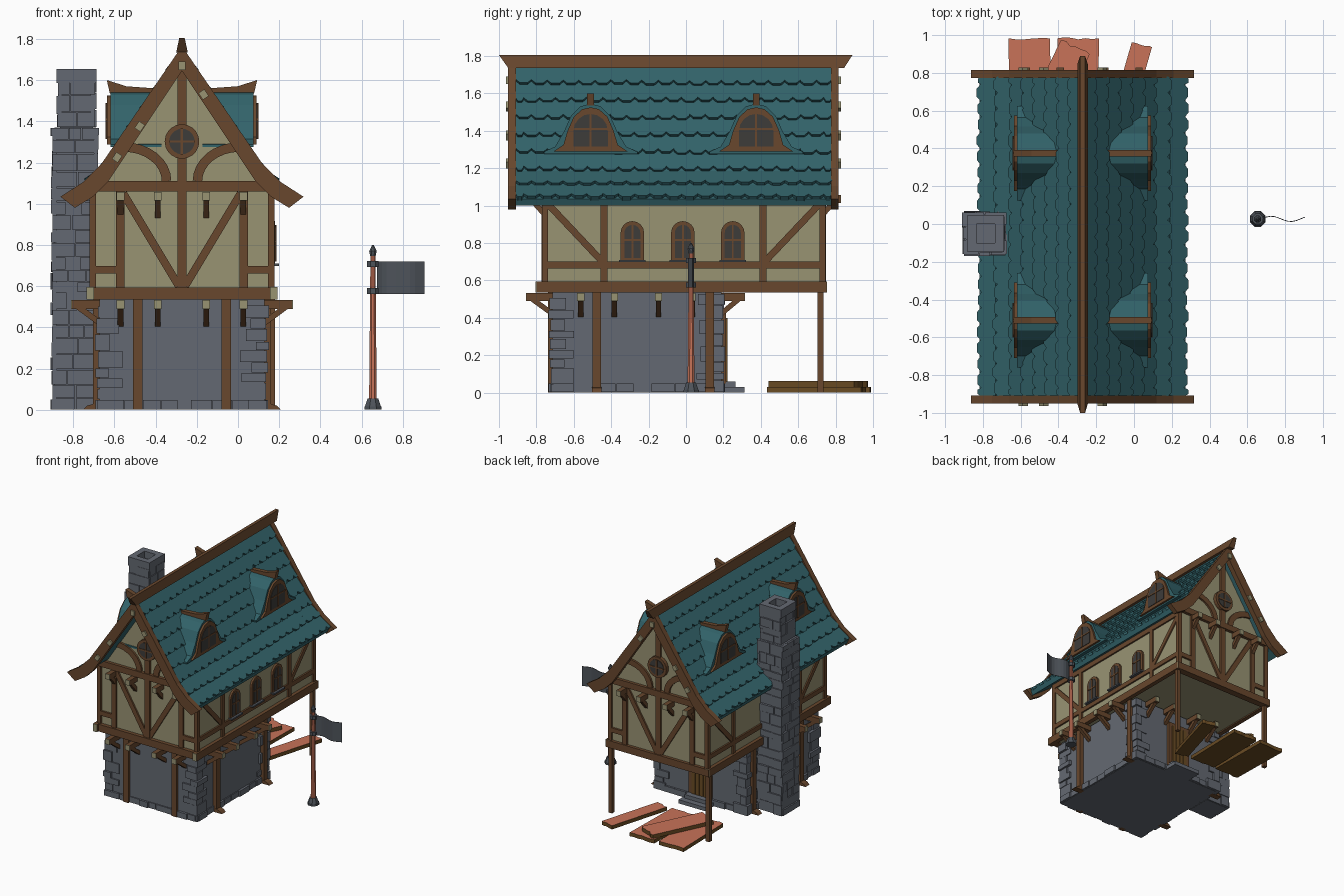
import bpy, bmesh, random
from math import sin, cos, pi, hypot
from mathutils import Vector

random.seed(4)
if "Cube" in bpy.data.objects:
    bpy.data.objects.remove(bpy.data.objects["Cube"])

COLOURS = {
    "stone": (.127, .141, .168), "roof_teal": (.032, .125, .144), "plaster": (.314, .292, .171),
    "timber": (.138, .063, .026), "red_wood": (.577, .171, .098), "iron": (.076, .087, .102),
    "glass": (.047, .045, .042), "plank_side": (.141, .07, .017)}
NAMES = list(COLOURS)
STONE, TEAL, PLASTER, TIMBER, RED, IRON, GLASS, PLANK = range(8)
MATS = []
for name, rgb in COLOURS.items():
    m = bpy.data.materials.new(name)
    m.use_nodes = True
    m.diffuse_color = (*rgb, 1)
    m.node_tree.nodes["Principled BSDF"].inputs["Base Color"].default_value = (*rgb, 1)
    MATS.append(m)

CX = -.272              # centre line of the house
FRONT, BACK = -.755, .73  # upper wall planes
HALF = .435             # upper wall half width


# ---------- helpers ----------
def loft(bm, a, b, m, end=None):
    """Closed solid between two matching rings."""
    va, vb = [bm.verts.new(p) for p in a], [bm.verts.new(p) for p in b]
    faces = [bm.faces.new(va), bm.faces.new(vb)]
    for i in range(len(va)):
        j = i - 1
        faces.append(bm.faces.new((va[j], va[i], vb[i], vb[j])))
    for f in faces:
        f.material_index = m
    if end is not None:
        faces[1].material_index = end


def put(axis, u, v, w):
    return {"x": (w, u, v), "y": (u, w, v), "z": (u, v, w)}[axis]


def prism(bm, axis, pts, a, b, m):
    loft(bm, [put(axis, u, v, a) for u, v in pts], [put(axis, u, v, b) for u, v in pts], m)


def rect(u0, u1, v0, v1):
    return [(u0, v0), (u1, v0), (u1, v1), (u0, v1)]


def box(bm, x0, x1, y0, y1, z0, z1, m):
    prism(bm, "z", rect(x0, x1, y0, y1), z0, z1, m)


def strip(path, w):
    """Outline of a band of width w along a 2D path."""
    left, right = [], []
    for i, p in enumerate(path):
        q, r = path[max(i - 1, 0)], path[min(i + 1, len(path) - 1)]
        d = (Vector(r) - Vector(q)).normalized() * w / 2
        left.append((p[0] - d.y, p[1] + d.x))
        right.append((p[0] + d.y, p[1] - d.x))
    return left + right[::-1]


def arch(c, z0, half, h):
    top = [(c + half * cos(k * pi / 8), z0 + h - half + half * sin(k * pi / 8)) for k in range(9)]
    return [(c - half, z0), (c + half, z0)] + top


def ring(x, y, z, r, n=8):
    return [(x + r * cos((k + .5) * 2 * pi / n), y + r * sin((k + .5) * 2 * pi / n), z) for k in range(n)]


def finish(bm, name, x=CX):
    bmesh.ops.recalc_face_normals(bm, faces=bm.faces)
    used = sorted({f.material_index for f in bm.faces})
    for f in bm.faces:
        f.material_index = used.index(f.material_index)
    me = bpy.data.meshes.new(name)
    bm.to_mesh(me)
    bm.free()
    for i in used:
        me.materials.append(MATS[i])
    ob = bpy.data.objects.new(name, me)
    ob.location.x = x
    bpy.context.collection.objects.link(ob)


def stones(bm, axis, face, s, u0, u1, z0, z1):
    """Rough courses of blocks laid on a wall plane."""
    z = z0
    while z < z1 - .01:
        zt = z + random.uniform(.05, .09)
        zt = z1 if zt > z1 - .04 else zt
        u = u0
        while u < u1 - .01:
            ut = u + random.uniform(.06, .13)
            ut = u1 if ut > u1 - .05 else ut
            prism(bm, axis, rect(u + .002, ut - .002, z + .002, zt - .002),
                  face - s * .01, face + s * random.uniform(.006, .02), STONE)
            u = ut
        z = zt


def joist(bm, axis, c, wall, out, z):
    """Projecting joist with a pale end and a diagonal brace below."""
    s = 1 if out > wall else -1
    side = "x" if axis == "y" else "y"
    lo, hi = c - .019, c + .019
    prism(bm, side, rect(wall - s * .02, out, z, z + .042), lo, hi, TIMBER)
    prism(bm, axis, rect(lo, hi, z, z + .042), out, out + s * .004, PLASTER)
    prism(bm, side, strip([(wall - s * .01, z - .075), (out - s * .03, z + .01)], .028), c - .014, c + .014, TIMBER)


# ---------- ground floor ----------
bm = bmesh.new()
box(bm, -.4, .4, -.715, .19, 0, .535, STONE)
for s in (-1, 1):
    stones(bm, "x", s * .4, s, -.71, .19, 0, .05)
for y, s in ((-.715, -1), (.19, 1)):
    stones(bm, "y", y, s, -.4, .4, 0, .05)
    for sx in (-1, 1):
        z, k = 0, 0
        while z < .5:
            zt = min(z + random.uniform(.04, .085), .53)
            lx, ly = [(.1, .06), (.05, .11)][k % 2]
            lx, ly = lx + random.uniform(0, .03), ly + random.uniform(0, .03)
            ex, ey = random.uniform(.408, .424), random.uniform(.006, .02)
            box(bm, *sorted((sx * ex, sx * (ex - lx))), *sorted((y + s * ey, y - s * ly)), z + .002, zt - .002, STONE)
            z, k = zt, k + 1
finish(bm, "stone_ground_floor")

bm = bmesh.new()
for x in (-.215, .215):
    box(bm, x - .023, x + .023, -.738, -.7, 0, .535, TIMBER)
for s in (-1, 1):
    for y in (-.478, .127):
        box(bm, *sorted((s * .39, s * .432)), y - .023, y + .023, 0, .535, TIMBER)
        prism(bm, "y", [(s * .42, 0), (s * .48, 0), (s * .46, .02), (s * .42, .03)], y - .025, y + .025, TIMBER)
    box(bm, s * .435 - .016, s * .435 + .016, .703, .735, 0, .54, TIMBER)
finish(bm, "ground_floor_posts")

bm = bmesh.new()
for d in (-.298, -.118, .118, .298):
    joist(bm, "y", d, -.715, -.852, .49)
    joist(bm, "y", d, .19, .312, .49)
    for s in (-1, 1):
        joist(bm, "x", -.265 + d, s * .4, s * .535, .49)
    joist(bm, "y", d, FRONT, -.85, 1.015)
    joist(bm, "y", d, BACK, .825, 1.015)
finish(bm, "joists")

# Back door and steps
bm = bmesh.new()
prism(bm, "y", rect(-.1, .1, .05, .43), .19, .215, TIMBER)
for k in range(4):
    prism(bm, "y", rect(-.072 + k * .036, -.04 + k * .036, .06, .4), .215, .222, PLANK)
finish(bm, "back_door")
bm = bmesh.new()
box(bm, -.12, .12, .18, .312, 0, .03, STONE)
box(bm, -.1, .1, .18, .265, .03, .06, STONE)
finish(bm, "door_steps")

# ---------- upper floor ----------
bm = bmesh.new()
prism(bm, "y", [(-HALF, .545), (HALF, .545), (HALF, 1.06), (0, 1.66), (-HALF, 1.06)], FRONT, BACK, PLASTER)
finish(bm, "plaster_walls")

bm = bmesh.new()
for s in (-1, 1):
    box(bm, s * .445 - .018, s * .445 + .018, -.8, .75, .535, .595, TIMBER)
    for y, o in ((-.8, -1), (.75, 1)):
        prism(bm, "y", rect(s * .445 - .018, s * .445 + .018, .535, .595), y, y + o * .004, PLASTER)
for y in (FRONT, BACK):
    box(bm, -.46, .46, y - .03, y + .025, .535, .593, TIMBER)
finish(bm, "floor_beams")

# Gable end framing, same on front and back
for wall, s, name in ((FRONT, -1, "front_framing"), (BACK, 1, "back_framing")):
    bm = bmesh.new()

    def flat(pts, d=.016, m=TIMBER):
        prism(bm, "y", pts, wall - s * .01, wall + s * d, m)
    flat(rect(-.425, .425, 1.06, 1.11), .025)
    flat(rect(-.022, .022, .59, 1.7), .018)
    for k in (-1, 1):
        box(bm, k * .433 - .016, k * .433 + .016, wall - .016, wall + .016, .59, 1.08, TIMBER)
        flat(rect(k * .3 - .02, k * .3 + .02, .59, 1.07))
        flat(rect(*sorted((k * .3, k * .43)), .66, .697))
        flat(strip([(k * .285, 1.05), (k * .015, .6)], .038), .013)
        flat(strip([(k * (.28 - .205 * sin(t * pi / 16)), 1.11 + .165 * cos(t * pi / 16)) for t in range(9)], .046))
    for r, d, m in ((.084, .03, TIMBER), (.062, .034, GLASS)):
        flat([(r * cos(t * pi / 10), 1.302 + r * sin(t * pi / 10)) for t in range(20)], d, m)
    flat(rect(-.006, .006, 1.24, 1.364), .038)
    flat(rect(-.062, .062, 1.296, 1.308), .038)
    finish(bm, name)


def window(bm, c, z, half, h, wall, s, frame=None):
    """Arched window with frame and glazing bars on an x-facing wall."""
    g = half - .02
    for pts, d, m in ((frame or arch(c, z, half, h), .016, TIMBER), (arch(c, z + .015, g, h - .035), .02, GLASS),
                      (rect(c - .005, c + .005, z + .015, z + h - .02), .024, TIMBER),
                      (rect(c - g, c + g, z + h * .5, z + h * .5 + .01), .024, TIMBER)):
        prism(bm, "x", pts, wall - s * .01, wall + s * d, m)


# Long side framing
for s, name in ((1, "left_framing"), (-1, "right_framing")):
    bm = bmesh.new()
    a, b = s * (HALF - .01), s * (HALF + .013)
    prism(bm, "x", rect(FRONT, BACK, .663, .7), a, b, TIMBER)
    prism(bm, "x", rect(FRONT, BACK, 1.02, 1.06), a, b, TIMBER)
    for y, end in ((-.438, -.74), (.412, .715)):
        prism(bm, "x", rect(y - .018, y + .018, .59, 1.06), a, b, TIMBER)
        prism(bm, "x", strip([(end, 1.01), (y, .69)], .036), a, b - s * .003, TIMBER)
    finish(bm, name)
bm = bmesh.new()
for y in (-.287, -.017, .25):
    window(bm, y, .705, .063, .212, HALF, 1)
    box(bm, HALF, HALF + .035, y - .07, y + .07, .698, .71, IRON)
finish(bm, "side_windows")

# ---------- roof ----------
PATH = [Vector((0, 1.735)), Vector((.385, 1.17)), Vector((.545, 1.035))]
L1, L2 = (PATH[1] - PATH[0]).length, (PATH[2] - PATH[1]).length


def slope(d, h, y, s):
    """Point at distance d down the slope, raised by h."""
    i, t = (0, d / L1) if d < L1 else (1, (d - L1) / L2)
    p, e = PATH[i].lerp(PATH[i + 1], t), (PATH[i + 1] - PATH[i]).normalized()
    return (s * (p.x - e.y * h), y, p.y + e.x * h)


ROWS, COLS, Y0, Y1 = 8, 20, -.91, .78
for s, name in ((1, "left_roof"), (-1, "right_roof")):
    bm = bmesh.new()
    prism(bm, "y", [(s * x, z) for x, z in [*map(tuple, PATH), (.53, 1.0), (.36, 1.125), (0, 1.67)]], Y0, Y1, TEAL)
    pitch, w = (L1 + L2) / ROWS, (Y1 - Y0) / COLS
    for r in range(ROWS):
        for c in range(COLS + r % 2):
            lo = max(Y0, Y0 + (c - .5 * (r % 2)) * w)
            hi = min(Y1, Y0 + (c + 1 - .5 * (r % 2)) * w)
            top, low = r * pitch, (r + 1) * pitch + random.uniform(-.006, .004)
            q = (hi - lo) * .25
            shape = [(lo, top), (hi, top), (hi, low - .022), (hi - q, low), (lo + q, low), (lo, low - .022)]
            rise = [.004 + .016 * (d - top) / pitch for _, d in shape]
            loft(bm, [slope(d, -.01, y, s) for y, d in shape],
                 [slope(d, h, y, s) for (y, d), h in zip(shape, rise)], TEAL)
    finish(bm, name)

bm = bmesh.new()
for y in (-.93, .795):
    for s in (-1, 1):
        pts = [(0, 1.765), (.39, 1.195), (.48, 1.105), (.59, 1.034), (.52, .98), (.43, 1.035), (.36, 1.105), (0, 1.645)]
        prism(bm, "y", [(s * x, z) for x, z in pts], y - .021, y + .021, TIMBER)
    o = -1 if y < 0 else 1
    for x, z in ((0, 1.67), (.105, 1.53), (-.205, 1.375), (-.315, 1.225)):
        d = Vector((.5, -.75 if x > 0 else .75)).normalized() * .02 if x else Vector((0, .02))
        prism(bm, "y", strip([(x - d.x, z - d.y), (x + d.x, z + d.y)], .034), y, y + o * .033, PLASTER)
finish(bm, "barge_boards")

bm = bmesh.new()
loft(bm, [(x, y, 1.735) for x, y in rect(-.028, .028, -.95, .845)],
     [(x, y, 1.805) for x, y in rect(-.013, .013, -1, .89)], TIMBER)
finish(bm, "ridge_beam")

# Dormers, two on each slope
BELL = [(.25, 1.275), (.25, 1.288), (.19, 1.315), (.14, 1.4), (.105, 1.48), (.055, 1.53), (0, 1.545)]
INNER = [(.2, 1.288), (.145, 1.325), (.123, 1.4), (.09, 1.475), (.045, 1.515), (0, 1.525)]
for s, side in ((1, "left"), (-1, "right")):
    for yc, end in ((-.51, "front"), (.375, "back")):
        bm = bmesh.new()
        bell, inner = ([(yc + v, z) for v, z in p] + [(yc - v, z) for v, z in p[-2::-1]] for p in (BELL, INNER))
        prism(bm, "x", bell, s * .1, s * .347, TEAL)
        window(bm, yc, 1.3, .112, .21, s * .347, s, inner)
        prism(bm, "y", [(s * x, z) for x, z in ((.13, 1.53), (.35, 1.535), (.365, 1.6), (.27, 1.57), (.13, 1.56))],
              yc - .018, yc + .018, TIMBER)
        finish(bm, f"{side}_{end}_dormer")

# ---------- chimney ----------
bm = bmesh.new()
for x0, x1, y0, y1, z0, z1 in ((-.89, -.69, -.15, .05, 0, 1.37), (-.865, -.705, -.13, .03, 1.37, 1.6)):
    box(bm, x0, x1, y0, y1, z0, z1, STONE)
    for s, x, y in ((-1, x0, y0), (1, x1, y1)):
        stones(bm, "x", x, s, y0 - .012, y1 + .012, z0, z1)
        stones(bm, "y", y, s, x0 - .012, x1 + .012, z0, z1)
for x0, x1, y0, y1 in ((-.882, -.835, -.148, .048), (-.735, -.688, -.148, .048),
                       (-.835, -.735, -.148, -.1), (-.835, -.735, 0, .048)):
    box(bm, x0, x1, y0, y1, 1.585, 1.655, STONE)
finish(bm, "chimney", 0)

# ---------- banner pole ----------
PX, PY = .655, .027
bm = bmesh.new()
for z0, r0, z1, r1, m in ((0, .045, .015, .045, IRON), (.015, .042, .055, .028, IRON), (.05, .02, .75, .013, RED),
                          (.745, .014, .77, .02, IRON), (.77, .02, .8, .004, IRON)):
    loft(bm, ring(PX, PY, z0, r0), ring(PX, PY, z1, r1), m)
for z in (.562, .693):
    loft(bm, ring(PX, PY, z, .03), ring(PX, PY, z + .028, .03), IRON)
finish(bm, "banner_pole", 0)
bm = bmesh.new()
wave = [(PX + .02 + k * .023, PY + .014 * sin(k * .7)) for k in range(11)]
prism(bm, "z", strip(wave, .004), .562, .72, IRON)
finish(bm, "banner", 0)

# ---------- loose planks behind the house ----------
bm = bmesh.new()
for x, y, length, width, a, z in ((-.55, .72, .54, .22, .02, 0), (-.3, .72, .54, .22, -.02, 0),
                                  (-.03, .7, .54, .11, -.28, 0), (-.42, .71, .52, .17, -.45, .031)):
    n = 6   # ragged ends
    outline = [(-width / 2 + width * k / n, -length / 2 + random.uniform(0, .015)) for k in range(n + 1)]
    outline += [(width / 2 - width * k / n, length / 2 - random.uniform(0, .015)) for k in range(n + 1)]
    pts = [(x + u * cos(a) - v * sin(a), y + u * sin(a) + v * cos(a)) for u, v in outline]
    loft(bm, [(*p, z) for p in pts], [(*p, z + .03) for p in pts], PLANK, RED)
finish(bm, "loose_planks", 0)
